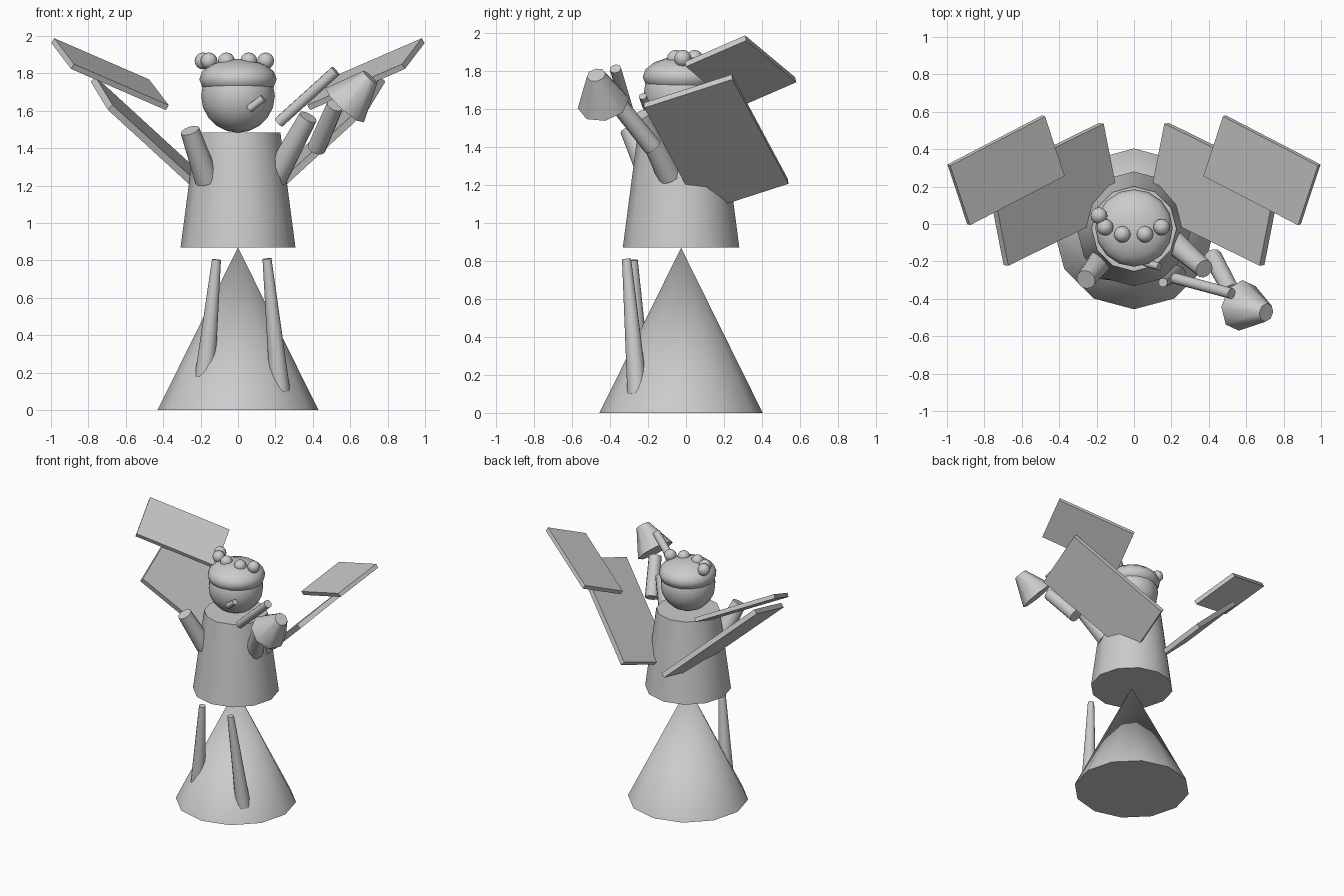
import bpy, math
from mathutils import Vector, Matrix

if "Cube" in bpy.data.objects:
    bpy.data.objects.remove(bpy.data.objects["Cube"])

AXIS_Y = -0.026  # depth of the body's vertical axis


def finish(name, angle=50):
    ob = bpy.context.object
    ob.name = ob.data.name = name
    bpy.ops.object.shade_smooth_by_angle(angle=math.radians(angle))
    return ob


def taper(name, a, b, ra, rb, sides=12):
    """Tapered cylinder running from point a to point b."""
    a, b = Vector(a), Vector(b)
    d = b - a
    bpy.ops.mesh.primitive_cone_add(vertices=sides, radius1=ra, radius2=rb,
                                    depth=d.length, location=(a + b) / 2)
    ob = bpy.context.object
    ob.rotation_mode = 'QUATERNION'
    ob.rotation_quaternion = Vector((0, 0, 1)).rotation_difference(d)
    return finish(name)


def ball(name, loc, size, seg=16, rings=10):
    bpy.ops.mesh.primitive_uv_sphere_add(segments=seg, ring_count=rings,
                                         radius=1, location=loc)
    bpy.context.object.scale = size
    return finish(name)


def panel(name, corner, along, across, thick):
    """Flat slab spanned by two edges leaving one corner."""
    corner, u, v = Vector(corner), Vector(along), Vector(across)
    v -= u * (u.dot(v) / u.dot(u))
    n = u.cross(v).normalized() * thick
    m = Matrix((u, v, n)).transposed().to_4x4()
    m.translation = corner + (u + v) / 2
    bpy.ops.mesh.primitive_cube_add(size=1)
    ob = bpy.context.object
    ob.data.transform(m)
    if m.determinant() < 0:
        ob.data.flip_normals()
    ob.name = ob.data.name = name
    return ob


# Skirt and torso
taper("skirt", (0, AXIS_Y, 0), (0, AXIS_Y, 0.87), 0.43, 0)
taper("torso", (0, AXIS_Y, 0.87), (0, AXIS_Y, 1.483), 0.307, 0.227)

# Head, hair cap and curls
ball("head", (0, AXIS_Y, 1.68), (0.197, 0.197, 0.197))
ball("hair", (0, AXIS_Y + 0.005, 1.77), (0.207, 0.207, 0.108), 16, 8)
curls = [(-0.187, 0.045), (-0.155, -0.017), (-0.062, -0.055),
         (0.058, -0.055), (0.148, -0.017)]
for i, (x, y) in enumerate(curls):
    ball(f"curl_{i + 1}", (x, y, 1.867), (0.045,) * 3, 12, 8)

# Legs
taper("leg_left", (-0.18, -0.24, 0.15), (-0.115, -0.278, 0.805), 0.055, 0.024)
taper("leg_right", (0.225, -0.255, 0.1), (0.155, -0.313, 0.81), 0.054, 0.024)

# Arms
taper("arm_left", (-0.165, -0.18, 1.23), (-0.257, -0.297, 1.495), 0.066, 0.052)
taper("upper_arm_right", (0.2, -0.085, 1.245), (0.375, -0.24, 1.567), 0.066, 0.05)
taper("forearm_right", (0.42, -0.175, 1.40), (0.52, -0.36, 1.63), 0.05, 0.046)

# Trumpet: mouthpiece, tube and bell
taper("mouthpiece", (0.06, -0.207, 1.61), (0.135, -0.228, 1.668), 0.021, 0.021, 8)
taper("trumpet_tube", (0.217, -0.29, 1.537), (0.522, -0.372, 1.813), 0.03, 0.03, 10)
taper("trumpet_bell", (0.57, -0.435, 1.63), (0.707, -0.473, 1.78), 0.138, 0.05, 8)

# Wings, one pair of slabs per side
for side, s in (("left", -1), ("right", 1)):
    panel(f"lower_wing_{side}", (0.775 * s, 0.243, 1.77),
          (-0.6 * s, 0.295, -0.55), (-0.093 * s, -0.463, -0.152), 0.037)
    panel(f"upper_wing_{side}", (0.99 * s, 0.315, 1.975),
          (-0.507 * s, 0.263, -0.22), (-0.11 * s, -0.316, -0.14), 0.031)
